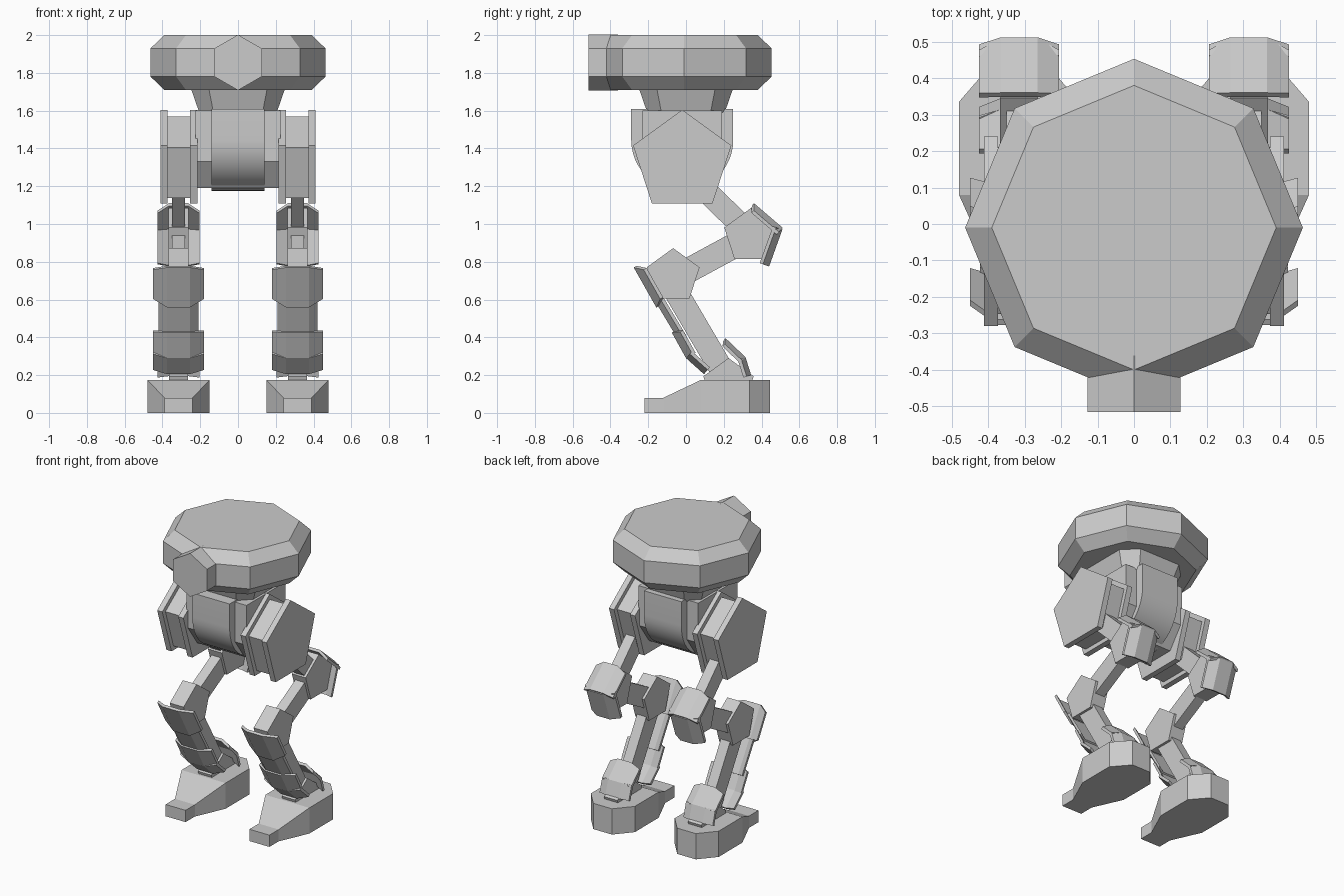
import bpy, bmesh, math
from mathutils import Vector

if "Cube" in bpy.data.objects:
    bpy.data.objects.remove(bpy.data.objects["Cube"])


def loft(name, rings, smooth=False):
    """Closed solid skinned through rings of equal point count."""
    bm = bmesh.new()
    vs = [[bm.verts.new(p) for p in r] for r in rings]
    n = len(rings[0])
    for a, b in zip(vs, vs[1:]):
        for i in range(n):
            j = (i + 1) % n
            bm.faces.new((a[i], a[j], b[j], b[i]))
    bm.faces.new(vs[0])
    bm.faces.new(vs[-1])
    bmesh.ops.recalc_face_normals(bm, faces=bm.faces)
    return finish(name, bm, smooth)


def finish(name, bm, smooth=False):
    me = bpy.data.meshes.new(name)
    bm.to_mesh(me)
    bm.free()
    ob = bpy.data.objects.new(name, me)
    bpy.context.collection.objects.link(ob)
    if smooth:
        bpy.context.view_layer.objects.active = ob
        ob.select_set(True)
        bpy.ops.object.shade_smooth_by_angle(angle=math.radians(30))
        ob.select_set(False)
    return ob


def prism(name, profile, x0, x1, smooth=False):
    """Extrude a (y, z) profile along x."""
    return loft(name, [[(x, y, z) for y, z in profile] for x in (x0, x1)], smooth)


def pentagon(cy, cz, r):
    return [(cy + r * math.sin(k * math.tau / 5), cz + r * math.cos(k * math.tau / 5))
            for k in range(5)]


def bar(name, a, b, half, cx, hx):
    """Rectangular strut from a to b in the side plane."""
    a, b = Vector(a), Vector(b)
    d = (b - a).normalized()
    n = Vector((-d.y, d.x)) * half
    return prism(name, [a + n, b + n, b - n, a - n], cx - hx, cx + hx)


def plate(name, a, b, side, cx, wc, ww, depth, in0=0.0, in1=0.0, thick=0.018):
    """Three-facet armour plate: flat centre with wings folded toward the leg."""
    a, b = Vector(a), Vector(b)
    d = b - a
    n = Vector((-d.y, d.x)).normalized() * side
    bm = bmesh.new()
    rows = []
    for t, tw in ((0, in0), (1, 1 - in1)):
        row = []
        for x, dep, tt in ((-ww, depth, tw), (-wc, 0, t), (wc, 0, t), (ww, depth, tw)):
            p = a + d * tt - n * dep
            row.append(Vector((cx + x, p.x, p.y)))
        rows.append(row)
    off = Vector((0, n.x, n.y)) * thick
    outer = [[bm.verts.new(p) for p in r] for r in rows]
    inner = [[bm.verts.new(p - off) for p in r] for r in rows]
    for g in (outer, inner):
        for i in range(3):
            bm.faces.new((g[0][i], g[0][i + 1], g[1][i + 1], g[1][i]))
    for k in (0, 1):
        for i in range(3):
            bm.faces.new((outer[k][i], outer[k][i + 1], inner[k][i + 1], inner[k][i]))
    for i in (0, 3):
        bm.faces.new((outer[0][i], outer[1][i], inner[1][i], inner[0][i]))
    bmesh.ops.recalc_face_normals(bm, faces=bm.faces)
    return finish(name, bm)


# Head: bevelled octagonal disc
def octagon(r, z, cy=-0.01):
    return [(r * math.sin(k * math.tau / 8), cy + r * math.cos(k * math.tau / 8), z)
            for k in range(8)]


loft("head", [octagon(0.39, 1.71), octagon(0.463, 1.78), octagon(0.463, 1.93), octagon(0.39, 2.0)])

# Hexagonal eye housing on the front
loft("eye_housing", [[(0.147 * math.sin(k * math.tau / 6), y, 1.855 + 0.147 * math.cos(k * math.tau / 6))
                      for k in range(6)] for y in (-0.515, -0.36)])


# Neck: chamfered block widening upward
def chamfered(w, c, z):
    return [(w, -c, z), (w, c, z), (c, w, z), (-c, w, z), (-w, c, z), (-w, -c, z), (-c, -w, z), (c, -w, z)]


loft("neck", [chamfered(0.205, 0.13, 1.59), chamfered(0.25, 0.155, 1.72)])

# Pelvis: smooth U-shaped drum with narrower chamfered flanks
drum = [(-0.02 + 0.27 * math.cos(math.pi + math.pi * k / 24),
         1.445 + 0.27 * math.sin(math.pi + math.pi * k / 24)) for k in range(25)]
prism("pelvis_drum", [(-0.29, 1.61)] + drum + [(0.25, 1.61)], -0.14, 0.14, smooth=True)
prism("pelvis_flanks", [(-0.23, 1.6), (-0.23, 1.33), (-0.13, 1.19), (0.09, 1.19), (0.19, 1.33), (0.19, 1.6)],
      -0.225, 0.225)

for s, tag in ((-1, "left"), (1, "right")):
    cx = 0.315 * s

    # Hip: pentagonal core between two larger pentagonal plates
    prism(f"{tag}_hip_core", pentagon(-0.02, 1.331, 0.238), 0.24 * s, 0.385 * s)
    prism(f"{tag}_hip_inner_plate", pentagon(-0.02, 1.331, 0.2735), 0.215 * s, 0.253 * s)
    prism(f"{tag}_hip_outer_plate", pentagon(-0.02, 1.331, 0.2735), 0.373 * s, 0.411 * s)

    # Leg struts and pentagonal joints
    bar(f"{tag}_thigh", (0.03, 1.25), (0.31, 0.975), 0.06, cx, 0.035)
    prism(f"{tag}_rear_knee", pentagon(0.345, 0.935, 0.15), cx - 0.052, cx + 0.052)
    bar(f"{tag}_mid_leg", (0.31, 0.915), (-0.05, 0.72), 0.066, cx, 0.035)
    prism(f"{tag}_front_knee", pentagon(-0.068, 0.725, 0.147), cx - 0.052, cx + 0.052)
    bar(f"{tag}_shin", (-0.07, 0.67), (0.2, 0.21), 0.063, cx, 0.035)
    prism(f"{tag}_ankle", pentagon(0.225, 0.15, 0.14), cx - 0.05, cx + 0.05)

    # Rear knee armour
    plate(f"{tag}_rear_knee_upper_plate", (0.36, 1.11), (0.512, 0.98), 1, cx, 0.05, 0.11, 0.03, 0.12, 0.0)
    plate(f"{tag}_rear_knee_lower_plate", (0.51, 0.97), (0.44, 0.775), 1, cx, 0.05, 0.11, 0.035, 0.0, 0.0)

    # Shin armour in three segments
    plate(f"{tag}_shin_upper_plate", (-0.277, 0.77), (-0.157, 0.558), -1, cx, 0.06, 0.135, 0.04, 0.15, 0.12)
    plate(f"{tag}_shin_middle_plate", (-0.16, 0.585), (-0.04, 0.385), -1, cx, 0.06, 0.107, 0.03)
    plate(f"{tag}_shin_lower_plate", (-0.075, 0.425), (0.0, 0.29), -1, cx, 0.06, 0.135, 0.04, 0.12, 0.0)
    plate(f"{tag}_shin_foot_plate", (0.0, 0.29), (0.095, 0.205), -1, cx, 0.06, 0.135, 0.03, 0.0, 0.0)

    # Ankle armour behind the leg
    plate(f"{tag}_ankle_plate_upper", (0.21, 0.395), (0.315, 0.295), 1, cx, 0.05, 0.11, 0.025, 0.12, 0.0)
    plate(f"{tag}_ankle_plate_lower", (0.315, 0.295), (0.345, 0.2), 1, cx, 0.05, 0.11, 0.025)

    # Foot: sections along y as (y, half width, top height)
    sections = ((-0.22, 0.075, 0.08), (-0.12, 0.075, 0.08), (0.08, 0.165, 0.175),
                (0.335, 0.165, 0.175), (0.445, 0.07, 0.175))
    loft(f"{tag}_foot", [[(cx - w, y, 0), (cx + w, y, 0), (cx + w, y, h), (cx - w, y, h)]
                         for y, w, h in sections])
